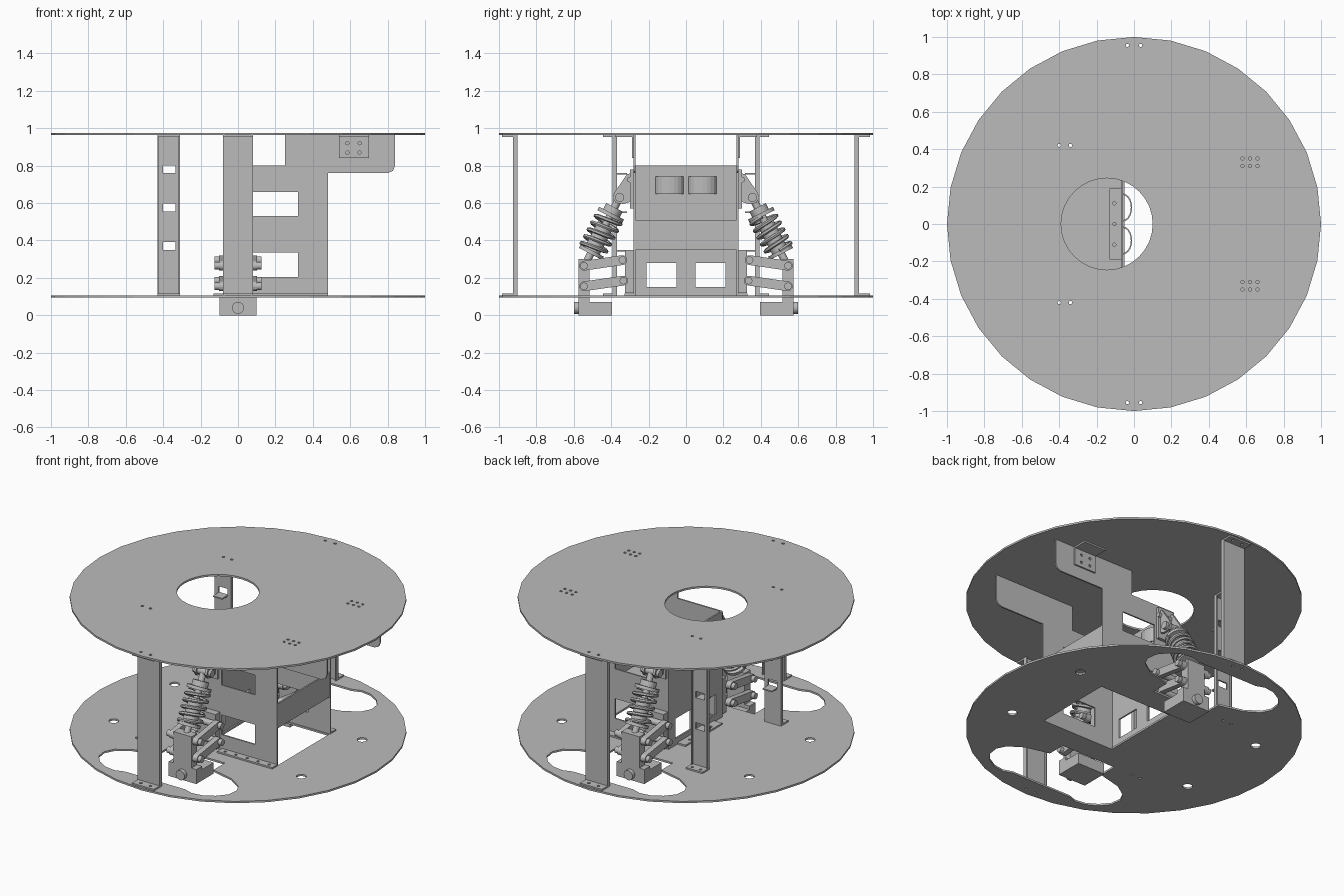
import bpy, bmesh
from math import sin, cos, pi, radians
from mathutils import Vector, Matrix

cube = bpy.data.objects.get("Cube")
if cube:
    bpy.data.objects.remove(cube, do_unlink=True)

grey = bpy.data.materials.new("plain_grey")
grey.use_nodes = True
grey.diffuse_color = (0.5, 0.5, 0.5, 1)
grey.node_tree.nodes["Principled BSDF"].inputs["Base Color"].default_value = (0.5, 0.5, 0.5, 1)

AXES = {"x": ((0, 1, 0), (0, 0, 1), (1, 0, 0)),
        "y": ((1, 0, 0), (0, 0, 1), (0, -1, 0)),
        "z": ((1, 0, 0), (0, 1, 0), (0, 0, 1))}


def add(name, mesh, matrix=None, smooth=False):
    if matrix:
        mesh.transform(matrix)
    mesh.materials.clear()
    mesh.materials.append(grey)
    if smooth:
        mesh.shade_smooth()
        mesh.set_sharp_from_angle(angle=radians(35))
    else:
        mesh.shade_flat()
    obj = bpy.data.objects.new(name, mesh)
    bpy.context.collection.objects.link(obj)
    return obj


def curve_mesh(name, loops, dims, closed, **settings):
    curve = bpy.data.curves.new(name, "CURVE")
    curve.dimensions = dims
    for key, value in settings.items():
        setattr(curve, key, value)
    for pts in loops:
        spline = curve.splines.new("POLY")
        spline.points.add(len(pts) - 1)
        for point, p in zip(spline.points, pts):
            point.co = (*p, 0, 1) if len(p) == 2 else (*p, 1)
        spline.use_cyclic_u = closed
    tmp = bpy.data.objects.new(name, curve)
    mesh = bpy.data.meshes.new_from_object(tmp)
    bpy.data.objects.remove(tmp)
    return mesh


def plate(name, loops, thick, axis, at):
    """Flat sheet: first loop is the outline, the others are holes."""
    mesh = curve_mesh(name, loops, "2D", True, fill_mode="BOTH", extrude=thick / 2)
    u, v, w = (Vector(a) for a in AXES[axis])
    rot = Matrix((u, v, w)).transposed().to_4x4()
    offset = dict(x=(at, 0, 0), y=(0, at, 0), z=(0, 0, at))[axis]
    return add(name, mesh, Matrix.Translation(offset) @ rot)


def box(name, lo, hi):
    lo, hi = Vector(lo), Vector(hi)
    bm = bmesh.new()
    size = Matrix.Diagonal([abs(c) for c in hi - lo]).to_4x4()
    bmesh.ops.create_cube(bm, size=1, matrix=Matrix.Translation((lo + hi) / 2) @ size)
    mesh = bpy.data.meshes.new(name)
    bm.to_mesh(mesh)
    bm.free()
    return add(name, mesh)


def along(p, q):
    return (Vector(q) - Vector(p)).to_track_quat("Z", "Y").to_matrix().to_4x4()


def rod(name, p, q, r, n=20):
    p, q = Vector(p), Vector(q)
    bm = bmesh.new()
    bmesh.ops.create_cone(bm, cap_ends=True, segments=n, radius1=r, radius2=r, depth=(q - p).length,
                          matrix=Matrix.Translation((p + q) / 2) @ along(p, q))
    mesh = bpy.data.meshes.new(name)
    bm.to_mesh(mesh)
    bm.free()
    return add(name, mesh, smooth=True)


def circle(x, y, r, n=8):
    return [(x + r * cos(2 * pi * i / n), y + r * sin(2 * pi * i / n)) for i in range(n)]


def rect(a, b, c, d):
    return [(a, b), (c, b), (c, d), (a, d)]


def capsule(p, q, r, n=8):
    p, q = Vector(p), Vector(q)
    d = (q - p).normalized()
    side = Vector((-d.y, d.x))
    arc = [pi * i / n for i in range(n + 1)]
    return ([p + r * (cos(t) * side - sin(t) * d) for t in arc]
            + [q + r * (-cos(t) * side + sin(t) * d) for t in arc])


# Fastener holes shared by both round plates
bolts = []
for s in (-1, 1):
    bolts += [circle(x, s * 0.955, 0.009) for x in (-0.035, 0.035)]
    bolts += [circle(x, s * 0.42, 0.009) for x in (-0.4, -0.34)]
top_bolts = [circle(x, s * y, 0.009) for s in (-1, 1)
             for x in (0.58, 0.62, 0.66) for y in (0.31, 0.35)]

# Round top plate with its offset opening
plate("top_plate", [circle(0, 0, 1, 32), circle(-0.145, 0, 0.245, 32)] + bolts + top_bolts,
      0.012, "z", 0.969)

# Round bottom plate with central bay, wheel cut-outs and lightening holes
half = [(0.2, 0.42), (0.2, 0.54), (0.36, 0.58), (0.45, 0.64), (0.48, 0.7), (0.47, 0.77),
        (0.42, 0.83), (0.35, 0.87), (0.28, 0.88), (0.22, 0.86)]
holes = [rect(-0.05, -0.265, 0.475, 0.265)]
for s in (-1, 1):
    holes.append([(x, s * y) for x, y in half] + [(-x, s * y) for x, y in reversed(half)])
    holes += [circle(x, s * 0.315, 0.03, 16) for x in (-0.68, 0.68)]
plate("bottom_plate", [circle(0, 0, 1, 32)] + holes + bolts, 0.012, "z", 0.1)

# Cross bulkhead with foot flange, and the rear brace
plate("bulkhead", [rect(-0.27, 0.106, 0.27, 0.8), rect(-0.21, 0.15, -0.05, 0.28),
                   rect(0.05, 0.15, 0.21, 0.28)], 0.01, "x", -0.065)
plate("bulkhead_foot", [rect(-0.13, -0.19, -0.065, 0.19)]
      + [circle(-0.105, y, 0.009) for y in (-0.11, 0, 0.11)], 0.01, "z", 0.111)
box("cross_brace", (0.468, -0.27, 0.35), (0.478, 0.27, 0.51))

# Curved clamps on the bulkhead
for s, side in ((-1, "front"), (1, "back")):
    arc = [pi * i / 10 for i in range(11)]
    outer = [(-0.06 + 0.05 * sin(t), s * 0.088 + 0.075 * cos(t)) for t in arc]
    inner = [(-0.06 + 0.043 * sin(t), s * 0.088 + 0.067 * cos(t)) for t in reversed(arc)]
    plate(side + "_clamp", [outer + inner], 0.095, "z", 0.695)

panel = [(-0.07, 0.106), (0.48, 0.106), (0.48, 0.76), (0.8, 0.76), (0.828, 0.772), (0.84, 0.8),
         (0.84, 0.963), (0.25, 0.963), (0.25, 0.8), (-0.07, 0.8)]

for s, side in ((-1, "front"), (1, "back")):
    # Side panel with windows, foot flange and top bracket
    plate(side + "_side_panel", [panel, rect(0.075, 0.53, 0.32, 0.66), rect(0.075, 0.205, 0.32, 0.335)],
          0.01, "y", s * 0.275)
    plate(side + "_panel_foot", [rect(0.08, s * 0.27, 0.48, s * 0.33)]
          + [circle(x, s * 0.305, 0.009) for x in (0.12, 0.2, 0.28, 0.36, 0.44)], 0.01, "z", 0.111)
    plate(side + "_bracket_leg", [rect(0.54, 0.84, 0.7, 0.963)]
          + [circle(x, z, 0.009) for x in (0.585, 0.65) for z in (0.87, 0.92)], 0.01, "y", s * 0.285)
    box(side + "_bracket_top", (0.54, s * 0.28, 0.953), (0.7, s * 0.38, 0.963))

    # Wide outer post: channel with outward feet
    box(side + "_post_web", (-0.08, s * 0.915, 0.106), (0.08, s * 0.925, 0.963))
    for x in (-0.08, 0.072):
        box(side + "_post_lip", (x, s * 0.9, 0.106), (x + 0.008, s * 0.925, 0.963))
    # Narrow inner post with windows and bent tabs
    sills = (0.35, 0.555, 0.76)
    plate(side + "_narrow_post", [rect(-0.43, 0.106, -0.31, 0.963)]
          + [rect(-0.402, z, -0.335, z + 0.042) for z in sills], 0.01, "y", s * 0.375)
    for x in (-0.43, -0.318):
        box(side + "_narrow_lip", (x, s * 0.37, 0.106), (x + 0.008, s * 0.392, 0.963))
    for z in sills:
        box(side + "_tab", (-0.402, s * 0.315, z - 0.008), (-0.335, s * 0.38, z))
    for z in (0.106, 0.953):
        plate(side + "_post_foot", [rect(-0.08, s * 0.915, 0.08, s * 0.985)]
              + [circle(x, s * 0.955, 0.009) for x in (-0.035, 0.035)], 0.01, "z", z + 0.005)
        plate(side + "_narrow_foot", [rect(-0.43, s * 0.375, -0.31, s * 0.445)]
              + [circle(x, s * 0.42, 0.009) for x in (-0.4, -0.34)], 0.01, "z", z + 0.005)

    # Drive block, shaft cap and upright
    box(side + "_drive_block", (-0.1, s * 0.395, 0), (0.1, s * 0.575, 0.072))
    box(side + "_block_collar", (-0.1, s * 0.515, 0.07), (0.1, s * 0.575, 0.095))
    rod(side + "_shaft_cap", (0, s * 0.57, 0.04), (0, s * 0.6, 0.04), 0.032)
    box(side + "_upright", (-0.065, s * 0.515, 0.09), (0.065, s * 0.575, 0.3))

    # Parallel suspension links with pivot pins
    box(side + "_link_mount", (-0.065, s * 0.28, 0.12), (0.065, s * 0.325, 0.35))
    for p, q in (((0.545, 0.265), (0.34, 0.295)), ((0.545, 0.155), (0.335, 0.185))):
        p, q = Vector((s * p[0], p[1])), Vector((s * q[0], q[1]))
        for x in (-0.085, 0.085):
            plate(side + "_link", [capsule(p, q, 0.026)], 0.035, "x", x)
        for c in (p, q):
            rod(side + "_pivot_pin", (-0.125, *c), (0.125, *c), 0.02, 16)

    # Spring damper
    low, high = Vector((0, s * 0.54, 0.27)), Vector((0, s * 0.355, 0.63))
    step = (high - low).normalized()
    for part, a, b, r in (("rod", 0, 0.4, 0.02), ("body", 0.07, 0.24, 0.045), ("lower_seat", 0.065, 0.085, 0.07),
                          ("upper_seat", 0.29, 0.31, 0.075), ("upper_collar", 0.31, 0.345, 0.05)):
        rod(side + "_damper_" + part, low + step * a, low + step * b, r)
    turns, n = 5, 16
    coil = [(0.07 * cos(2 * pi * i / n), 0.07 * sin(2 * pi * i / n), 0.085 + 0.205 * i / (turns * n))
            for i in range(turns * n + 1)]
    spring = curve_mesh("spring", [coil], "3D", False, bevel_depth=0.011, bevel_resolution=1, use_fill_caps=True)
    add(side + "_spring", spring, Matrix.Translation(low) @ along(low, high), True)

    # Upper damper mount
    box(side + "_mount_base", (-0.06, s * 0.28, 0.57), (0.06, s * 0.3, 0.78))
    cheek = [(s * 0.285, 0.61), (s * 0.335, 0.595), (s * 0.375, 0.6), (s * 0.393, 0.63),
             (s * 0.38, 0.66), (s * 0.315, 0.755), (s * 0.285, 0.76)]
    for x in (-0.04, 0.04):
        plate(side + "_mount_cheek", [cheek], 0.016, "x", x)
    for c, r in ((high, 0.024), (Vector((0, s * 0.3, 0.725)), 0.015)):
        rod(side + "_mount_pin", c - Vector((0.065, 0, 0)), c + Vector((0.065, 0, 0)), r, 16)
